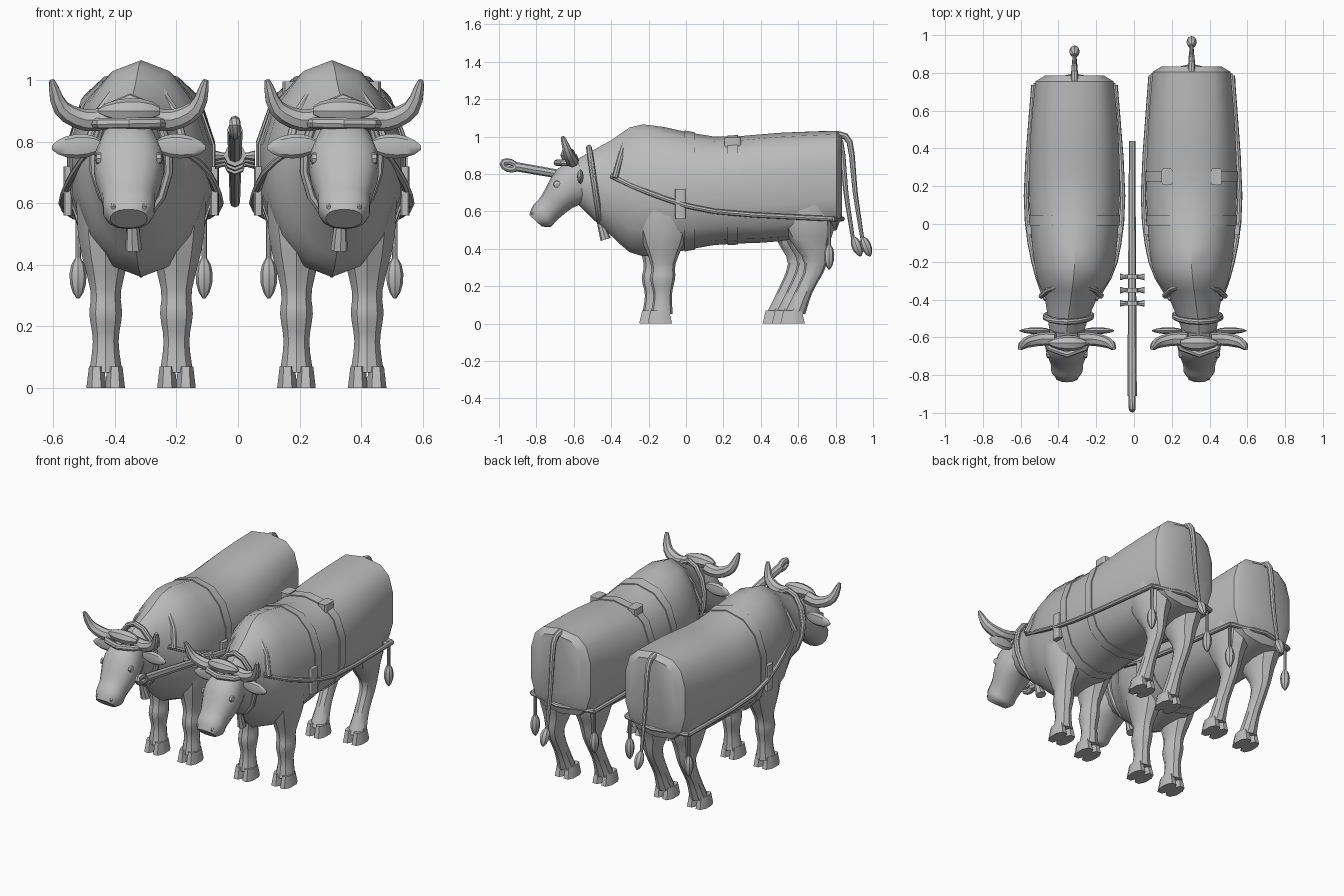
import bpy, bmesh
from math import sin, cos, pi, radians, copysign
from mathutils import Vector

cube = bpy.data.objects.get("Cube")
if cube:
    bpy.data.objects.remove(cube)

shade = .5
grey = bpy.data.materials.new("plain_grey")
grey.use_nodes = True
grey.diffuse_color = (shade, shade, shade, 1)
grey.node_tree.nodes["Principled BSDF"].inputs["Base Color"].default_value = grey.diffuse_color
made = []


def spline(rows, steps=3):
    """Smooth run of rows through a few control rows."""
    result = []
    last = len(rows) - 1
    for i in range(last):
        controls = rows[max(i - 1, 0)], rows[i], rows[i + 1], rows[min(i + 2, last)]
        for k in range(steps):
            t = k / steps
            result.append(tuple(q + t / 2 * (r - p + t * (2 * p - 5 * q + 4 * r - s + t * (3 * (q - r) + s - p)))
                                for p, q, r, s in zip(*controls)))
    return result + [rows[last]]


def ring(x, y, z, width, depth, tilt=0, power=2.3, sides=14):
    """Rounded cross-section; tilt 0 lies flat, tilt 90 stands upright."""
    tilt = radians(tilt)
    points = []
    for i in range(sides):
        angle = 2 * pi * (i + .5) / sides
        across = copysign(abs(cos(angle)) ** (2 / power), cos(angle)) * width
        along = copysign(abs(sin(angle)) ** (2 / power), sin(angle)) * depth
        points.append((x + across, y + along * cos(tilt), z + along * sin(tilt)))
    return points


def loft(name, rings, place):
    bm = bmesh.new()
    rows = [[bm.verts.new(place(point)) for point in points] for points in rings]
    sides = len(rows[0])
    for lower, upper in zip(rows, rows[1:]):
        for i in range(sides):
            j = (i + 1) % sides
            bm.faces.new((lower[i], lower[j], upper[j], upper[i]))
    bm.faces.new(rows[0])
    bm.faces.new(rows[-1])
    bmesh.ops.recalc_face_normals(bm, faces=bm.faces[:])
    mesh = bpy.data.meshes.new(name)
    bm.to_mesh(mesh)
    bm.free()
    mesh.materials.append(grey)
    part = bpy.data.objects.new(name, mesh)
    bpy.context.collection.objects.link(part)
    made.append(part)


def even(t):
    return 1


def pointed(t):
    return 1 - .75 * t ** 3


def spindle(t):
    return sin(pi * (.12 + .83 * t))


def tube(name, path, radius, place, profile=even, flat=1, sides=8):
    """Tube along a path; the profile sets its thickness, flat thins it front to back."""
    points = [Vector(point) for point in path]
    last = len(points) - 1
    side = None
    rings = []
    for i, point in enumerate(points):
        heading = (points[min(i + 1, last)] - points[max(i - 1, 0)]).normalized()
        side = side or heading.orthogonal()
        side = (side - heading * side.dot(heading)).normalized()
        up = heading.cross(side)
        loop = []
        for k in range(sides):
            angle = 2 * pi * k / sides
            offset = (side * cos(angle) + up * sin(angle)) * radius * profile(i / last)
            offset.y *= flat
            loop.append(point + offset)
        rings.append(loop)
    loft(name, rings, place)


def tuft(name, top, bottom, place):
    tube(name, spline([top, bottom], 5), .028, place, spindle)


def closed(points):
    return points + points[:2]


def build_ox(label, facing, centre, rump, stagger):
    """Facing mirrors the ox, rump is its rear end, stagger sets the outer legs back."""
    def place(point):
        x, y, z = point
        head_turn = .04 * min(max(-y - .25, 0) / .3, 1)
        return facing * (centre + x + head_turn), y, z

    # Torso: station, belly, back, half width; squarer towards the rump, ridged at the hump
    hip = rump - .03
    torso = spline([(hip, .5, 1.03, .21), (.5, .44, 1.02, .235), (.15, .42, 1, .245),
                    (-.23, .36, 1.065, .215), (-.4, .47, .98, .14), (-.58, .64, .88, .09)])

    def section(y, grow=0):
        behind, ahead = next((a, b) for a, b in zip(torso, torso[1:]) if b[0] <= y <= a[0])
        mix = (behind[0] - y) / (behind[0] - ahead[0])
        belly, back, half = [a + (b - a) * mix for a, b in zip(behind[1:], ahead[1:])]
        return ring(0, y, (belly + back) / 2, half + grow, (back - belly) / 2 + grow, 90, max(2.2 + y, 1.85))

    rump_cap = ring(0, rump, .79, .16, .21, 90, 3)
    loft(label + "_torso", [rump_cap] + [section(row[0]) for row in torso], place)

    # Head, turning downward towards the muzzle
    head = spline([(-.55, .77, .09, .12), (-.65, .72, .115, .11), (-.73, .62, .088, .078),
                   (-.77, .575, .084, .074), (-.805, .55, .06, .045)])
    loft(label + "_head", [ring(0, *row, 105 + 35 * i / len(head)) for i, row in enumerate(head)], place)
    tube(label + "_brow_pad", spline([(-.1, -.63, .9), (.1, -.63, .9)], 6), .042, place, spindle)
    tube(label + "_head_band", [(.13 * sin(t), -.58 - .11 * cos(t), .86) for t in (-1.5, -.8, 0, .8, 1.5)],
         .018, place)

    for side, name in ((1, "_outer"), (-1, "_inner")):
        tag = label + name

        # Horn, ear, eye and nostril
        horn = spline([(.06, -.61, .88), (.14, -.61, .87), (.22, -.63, .91), (.25, -.66, 1)])
        tube(tag + "_horn", [(side * x, y, z) for x, y, z in horn], .036, place, pointed)
        ear = spline([(.09, -.565, .79), (.25, -.565, .78)], 6)
        tube(tag + "_ear", [(side * x, y, z) for x, y, z in ear], .04, place, spindle, .45)
        tube(tag + "_eye", [(side * x, -.69, .745) for x in (.09, .105, .11)], .02, place, pointed)
        tube(tag + "_nostril", [(side * .045, -.79, .6), (side * .05, -.825, .585)], .024, place, pointed)

        # Legs ending in a cloven hoof: station, height, half width
        back = stagger if side > 0 else 0
        front = [(-.12, .75, .1), (-.135, .5, .095), (-.16, .32, .053), (-.17, .24, .056),
                 (-.17, .15, .044), (-.175, .05, .057)]
        hind = [(-.2, .8, .1), (-.19, .55, .1), (-.19, .43, .075), (-.18, .32, .048),
                (-.25, .17, .042), (-.3, .05, .055)]
        for part, origin, rows in (("_front", 0, front), ("_hind", rump, hind)):
            rings = []
            for y, z, half in spline(rows):
                slide = origin + y + back * min(max(.6 - z, 0) * 3, 1)
                rings.append(ring(side * .115, slide, z, half, half * (1 + .8 * z), power=2, sides=10))
            loft(tag + part + "_leg", rings, place)
            foot = origin + rows[-1][0] + back
            for toe in (-.03, .03):
                loft(tag + part + "_toe", [ring(side * .115 + toe, foot - .01, z, .035 - z / 8, .07 - z / 4, sides=8)
                                           for z in (.07, .035, 0)], place)

        # Pulling rope along the flank, with a tassel at the rear corner
        trace = spline([(.13, -.4, .79), (.215, -.2, .7), (.255, .15, .6), (.215, hip - .02, .56)])
        tube(tag + "_trace", [(side * x, y, z) for x, y, z in trace], .014, place)
        corner = side * .205, rump - .07
        tube(tag + "_tassel_cord", [(*corner, z) for z in (.56, .4)], .009, place)
        tuft(tag + "_tassel", (*corner, .42), (*corner, .29), place)
        loft(tag + "_girth_pad", [ring(side * .238, -.03, z, .015, .028, power=4) for z in (.56, .72)], place)

    tube(label + "_breeching", [(x, rump - abs(x) / 4, .56) for x in (-.215, 0, .215)], .014, place)

    # Tail
    tail = spline([(0, hip, 1.01), (0, rump + .04, .97), (0, rump + .07, .7), (0, rump + .11, .44)])
    tube(label + "_tail", tail, .02, place, lambda t: 1 - t / 2)
    tuft(label + "_tail_tuft", (0, rump + .11, .46), (0, rump + .15, .36), place)

    # Straps around the body, with saddle pads on one ox only
    straps = [("_girth_strap", .02)]
    if facing > 0:
        straps.append(("_saddle_strap", .25))
        for x in (-.13, .13):
            loft(label + "_saddle_pad", [ring(x, .25, z, .03, .045, power=5) for z in (.92, .995)], place)
    for name, y in straps:
        loft(label + name, [section(y + edge, .006) for edge in (-.028, .028)], place)

    # Collar over the shoulders, neck strap and bell
    collar = [(x, y + .28 * (z - .78), z) for x, y, z in section(-.38, .012) if z > .72]
    tube(label + "_collar", collar, .016, place)
    neck = [(x, y + .15 * (.75 - z), z) for x, y, z in section(-.49, .01)]
    tube(label + "_neck_strap", closed(neck), .016, place)
    tube(label + "_neck_bell", [(0, -.43, .45), (0, -.47, .58)], .028, place, lambda t: 1 - t / 2)


build_ox("left_ox", 1, .305, .835, .045)
build_ox("right_ox", -1, .315, .785, 0)


# Draught pole with an eyelet end and three cross pegs
def on_pole(point):
    x, y, z = point
    return x - .01, y, z + .68 - .175 * y


tube("draught_pole", [(0, y, 0) for y in (-.91, -.2, .44)], .025, on_pole, lambda t: 1 - t / 3)
eyelet = [(0, .035 * cos(k * pi / 5) - .945, .02 * sin(k * pi / 5)) for k in range(10)]
tube("pole_eyelet", closed(eyelet), .018, on_pole)
for i in range(3):
    y = -.28 - .07 * i
    tube("cross_peg", [(x, y, 0) for x in (-.065, -.04, 0, .04, .065)], .018, on_pole,
         lambda t: .5 + 2 * (t - .5) ** 2)
    tube("peg_collar", [(0, y + edge, 0) for edge in (-.012, .012)], .036, on_pole)

# Soft shading with sharp creases
bpy.ops.object.select_all(action="DESELECT")
for part in made:
    part.select_set(True)
bpy.context.view_layer.objects.active = made[0]
bpy.ops.object.shade_smooth_by_angle(angle=radians(35))
